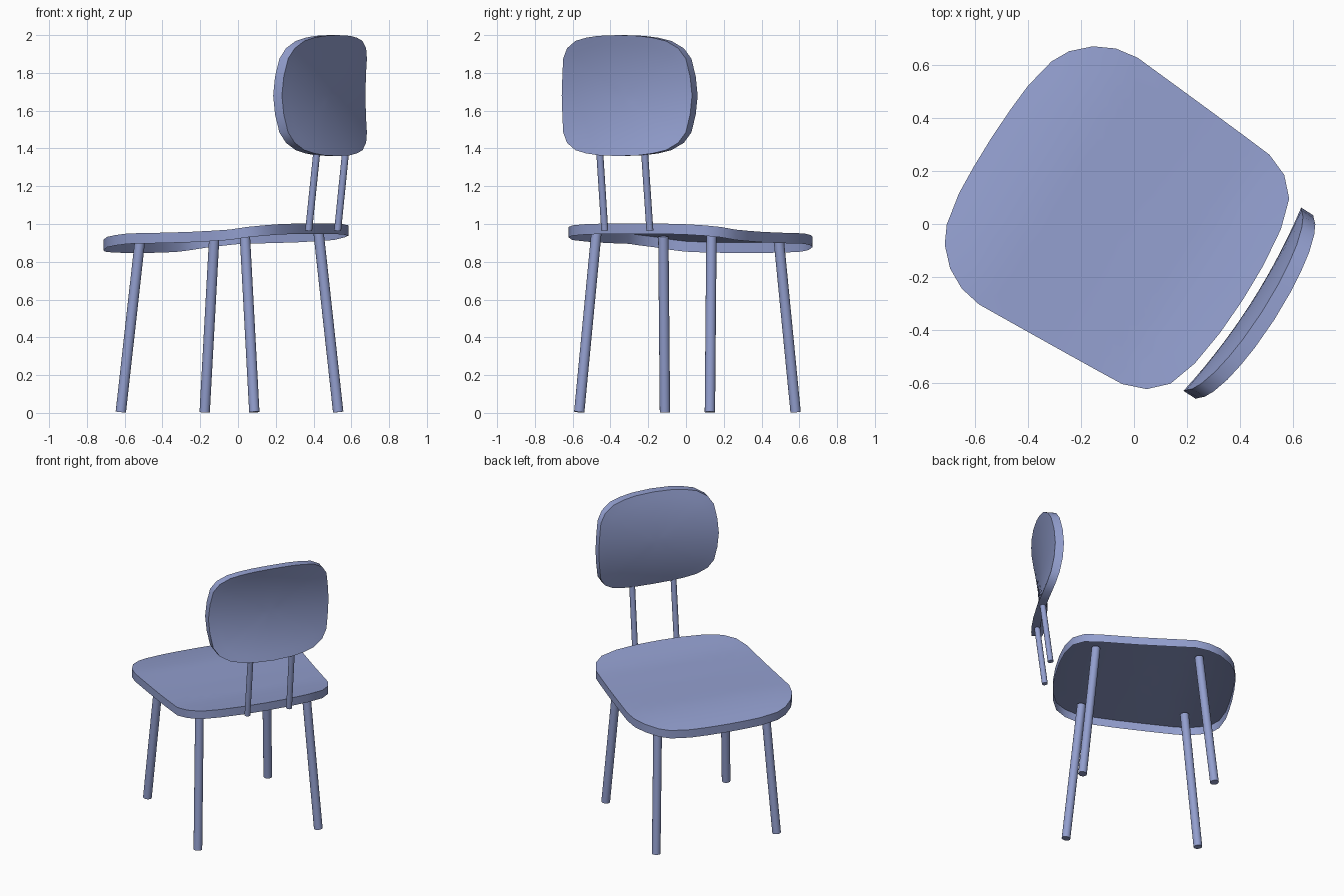
import bpy
import bmesh
import math
from mathutils import Vector, Matrix

if "Cube" in bpy.data.objects:
    bpy.data.objects.remove(bpy.data.objects["Cube"], do_unlink=True)

# One flat colour for the whole chair
paint = bpy.data.materials.new("dusty_blue")
paint.use_nodes = True
colour = (0.29, 0.345, 0.62, 1)
paint.diffuse_color = colour
paint.node_tree.nodes["Principled BSDF"].inputs["Base Color"].default_value = colour

# Chair is built with its front on +y, then turned as a whole
TURN = Matrix.Translation((-0.045, 0.0075, 0)) @ Matrix.Rotation(math.radians(57.3), 4, "Z")
parts = []


def finish(bm, name):
    mesh = bpy.data.meshes.new(name)
    bm.to_mesh(mesh)
    bm.free()
    mesh.materials.append(paint)
    obj = bpy.data.objects.new(name, mesh)
    bpy.context.collection.objects.link(obj)
    obj.matrix_world = TURN
    parts.append(obj)
    return obj


def interpolate(table, t):
    for (a, za), (b, zb) in zip(table, table[1:]):
        if t <= b:
            f = max(0, (t - a) / (b - a))
            f = f * f * (3 - 2 * f) * 0.4 + f * 0.6
            return za + (zb - za) * f
    return table[-1][1]


def mirrored(half):
    """Close a half outline, given from one centre point to the other."""
    return half + [(-a, b) for a, b in half[-2:0:-1]]


def panel(name, outline, place, closed, rings=7):
    """Curved sheet with a rim; place(a, b, side) gives the 3D point."""
    bm = bmesh.new()
    n = len(outline)

    def sheet(side):
        loops = [[bm.verts.new(place(a * k / rings, b * k / rings, side)) for a, b in outline]
                 for k in range(rings, 0, -1)]
        centre = bm.verts.new(place(0, 0, side))
        for outer, inner in zip(loops, loops[1:]):
            for i in range(n):
                j = (i + 1) % n
                bm.faces.new((outer[i], outer[j], inner[j], inner[i]))
        for i in range(n):
            bm.faces.new((loops[-1][i], loops[-1][(i + 1) % n], centre))
        return loops[0]

    top = sheet(0)
    if closed:
        low = sheet(1)
    else:
        low = [bm.verts.new(place(a, b, 1)) for a, b in outline]
    for i in range(n):
        j = (i + 1) % n
        bm.faces.new((top[j], top[i], low[i], low[j]))
    bmesh.ops.recalc_face_normals(bm, faces=bm.faces)
    bm.faces.ensure_lookup_table()
    if not closed and bm.faces[n].normal.z < 0:
        bmesh.ops.reverse_faces(bm, faces=bm.faces)
    return finish(bm, name)


def rod(name, start, end, radius):
    start, end = Vector(start), Vector(end)
    axis = end - start
    bm = bmesh.new()
    place = Matrix.Translation((start + end) / 2) @ axis.to_track_quat("Z", "Y").to_matrix().to_4x4()
    bmesh.ops.create_cone(bm, cap_ends=True, segments=20, radius1=radius, radius2=radius,
                          depth=axis.length, matrix=place)
    return finish(bm, name)


# Seat: sheet with a downturned rim, high at the back and dropping at the front
seat_heights = [(-0.54, 1.003), (-0.45, 0.988), (-0.3, 0.967), (0, 0.955),
                (0.3, 0.95), (0.45, 0.932), (0.585, 0.902)]
seat_half = [(0, 0.585), (0.13, 0.582), (0.24, 0.575), (0.365, 0.55), (0.433, 0.515),
             (0.497, 0.45), (0.537, 0.372), (0.552, 0.285), (0.541, 0.1), (0.53, -0.08),
             (0.521, -0.22), (0.513, -0.33), (0.479, -0.418), (0.414, -0.482),
             (0.3, -0.518), (0.15, -0.536), (0, -0.541)]
panel("seat", mirrored(seat_half),
      lambda u, v, side: (u, v, interpolate(seat_heights, v) - 0.055 * side), closed=False)


# Backrest: thick pad, wrapping forward at the sides and flaring at top and bottom
def back_point(u, w, side):
    depth = 0.628 - 0.035 * (u / 0.41) ** 2 + 0.053 * (w / 0.32) ** 2
    return (u, -depth + 0.055 * side, 1.68 + w)


quarter = [(0, 0.32), (0.127, 0.316), (0.21, 0.306), (0.285, 0.289), (0.35, 0.25),
           (0.386, 0.195), (0.402, 0.1), (0.41, 0)]
back_half = quarter + [(u, -w) for u, w in quarter[-2::-1]]
panel("backrest", mirrored(back_half), back_point, closed=True)

# Splayed legs and backrest rods, one of each per side
for side, label in ((1, "left"), (-1, "right")):
    for end, where, top in ((1, "front", 0.935), (-1, "back", 0.955)):
        rod(f"{where}_{label}_leg", (side * 0.411, end * 0.42, 0.004),
            (side * 0.362, end * 0.328, top), 0.0275)
    rod(f"{label}_backrest_rod", (side * 0.142, -0.589, 0.965),
        (side * 0.141, -0.642, 1.4), 0.0185)

# Smooth curved faces, keep the edges crisp
bpy.ops.object.select_all(action="DESELECT")
for obj in parts:
    obj.select_set(True)
bpy.context.view_layer.objects.active = parts[0]
bpy.ops.object.shade_smooth_by_angle(angle=math.radians(35))
